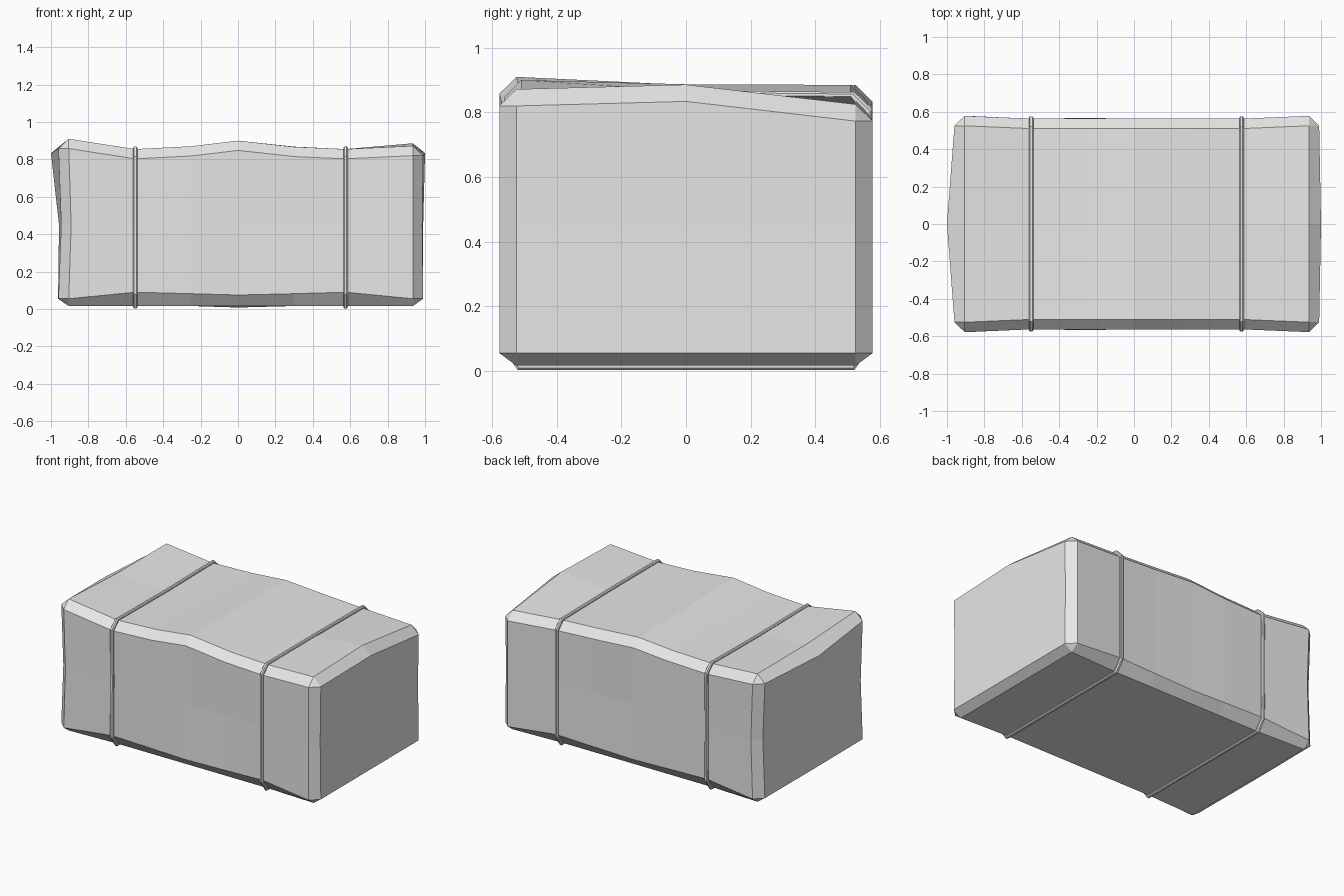
import bpy, bmesh

if "Cube" in bpy.data.objects:
    bpy.data.objects.remove(bpy.data.objects["Cube"])

grey = bpy.data.materials.new("light grey")
grey.diffuse_color = (0.8, 0.8, 0.8, 1)
grey.use_nodes = True
grey.node_tree.nodes["Principled BSDF"].inputs["Base Color"].default_value = grey.diffuse_color


def finish(bm, name):
    bmesh.ops.recalc_face_normals(bm, faces=bm.faces)
    me = bpy.data.meshes.new(name)
    bm.to_mesh(me)
    bm.free()
    me.materials.append(grey)
    bpy.context.collection.objects.link(bpy.data.objects.new(name, me))


# stations: x, top front, top middle, top back, side y, inner y, bottom chamfer z, waist inset
stations = [
    (-0.905, 0.91, 0.885, 0.885, 0.578, 0.525, 0.055, 0.0),
    (-0.55, 0.855, 0.850, 0.855, 0.563, 0.510, 0.090, 0.004),
    (-0.25, 0.870, 0.868, 0.865, 0.563, 0.510, 0.082, -0.004),
    (0.00, 0.900, 0.887, 0.885, 0.563, 0.510, 0.075, 0.004),
    (0.30, 0.867, 0.868, 0.865, 0.563, 0.510, 0.082, 0.008),
    (0.575, 0.855, 0.855, 0.850, 0.563, 0.510, 0.090, 0.0),
    (0.935, 0.872, 0.886, 0.825, 0.578, 0.525, 0.055, 0.0),
]


def section(s):
    """Chamfered ring of 12 (y, z) points, starting at the top front."""
    x, tf, tm, tb, yo, yi, zb, w = s
    c, b = 0.052, 0.016
    return [(-yi, tf), (0, tm), (yi, tb),
            (yo, tb - c), (yo - w, 0.45), (yo, zb),
            (yi, b), (0, b - 0.008 * (abs(x) < 0.1)), (-yi, b),
            (-yo, zb), (-yo + w, 0.45), (-yo, tf - c)]


def bridge(bm, a, b):
    n = len(a)
    for i in range(n):
        j = (i + 1) % n
        bm.faces.new((a[i], a[j], b[j], b[i]))


# bale body: lofted rings
bm = bmesh.new()
rings = []
for s in stations:
    rings.append([bm.verts.new((s[0], y, z)) for y, z in section(s)])
# left vertical edges pinch inward at half height
for i in (4, 10):
    rings[0][i].co.x += 0.013
for a, b in zip(rings, rings[1:]):
    bridge(bm, a, b)


# end caps: 3 x 3 grid set outward, joined with chamfers and corner triangles
def cap(ring, s, xs):
    tf, tm, tb, yi, zb = s[1], s[2], s[3], s[5], s[6]
    rows = [(tf - 0.052, tm - 0.052, tb - 0.052), (0.45,) * 3, (zb,) * 3]
    g = [[bm.verts.new((xs[r][abs(k)], k * yi, rows[r][k + 1]))
          for k in (-1, 0, 1)] for r in range(3)]
    for r in range(2):
        for k in range(2):
            bm.faces.new((g[r][k], g[r][k + 1], g[r + 1][k + 1], g[r + 1][k]))
    loop = [g[0][0], g[0][1], g[0][2], g[0][2], g[1][2], g[2][2],
            g[2][2], g[2][1], g[2][0], g[2][0], g[1][0], g[0][0]]
    for i in range(12):
        j = (i + 1) % 12
        if loop[i] is loop[j]:
            bm.faces.new((ring[i], ring[j], loop[i]))
        else:
            bm.faces.new((ring[i], ring[j], loop[j], loop[i]))


# each row: x at the middle, x at the corners
cap(rings[0], stations[0], [(-1.0, -0.96), (-0.957, -0.945), (-0.962, -0.96)])
cap(rings[-1], stations[-1], [(1.0, 0.99), (0.99, 0.985), (0.99, 0.99)])
finish(bm, "bale_body")


# straps: thin bands following the body section
def strap(name, s):
    bm = bmesh.new()
    loops = []
    for dx, d in ((-0.012, -0.01), (-0.012, 0.007), (-0.006, 0.013),
                  (0.006, 0.013), (0.012, 0.007), (0.012, -0.01)):
        loop = []
        for y, z in section(s):
            sy = 1 + d / 0.563
            sz = 1 + d / 0.42
            loop.append(bm.verts.new((s[0] + dx, y * sy, 0.435 + (z - 0.435) * sz)))
        loops.append(loop)
    for a, b in zip(loops, loops[1:] + loops[:1]):
        bridge(bm, a, b)
    finish(bm, name)


strap("left_strap", stations[1])
strap("right_strap", stations[5])
